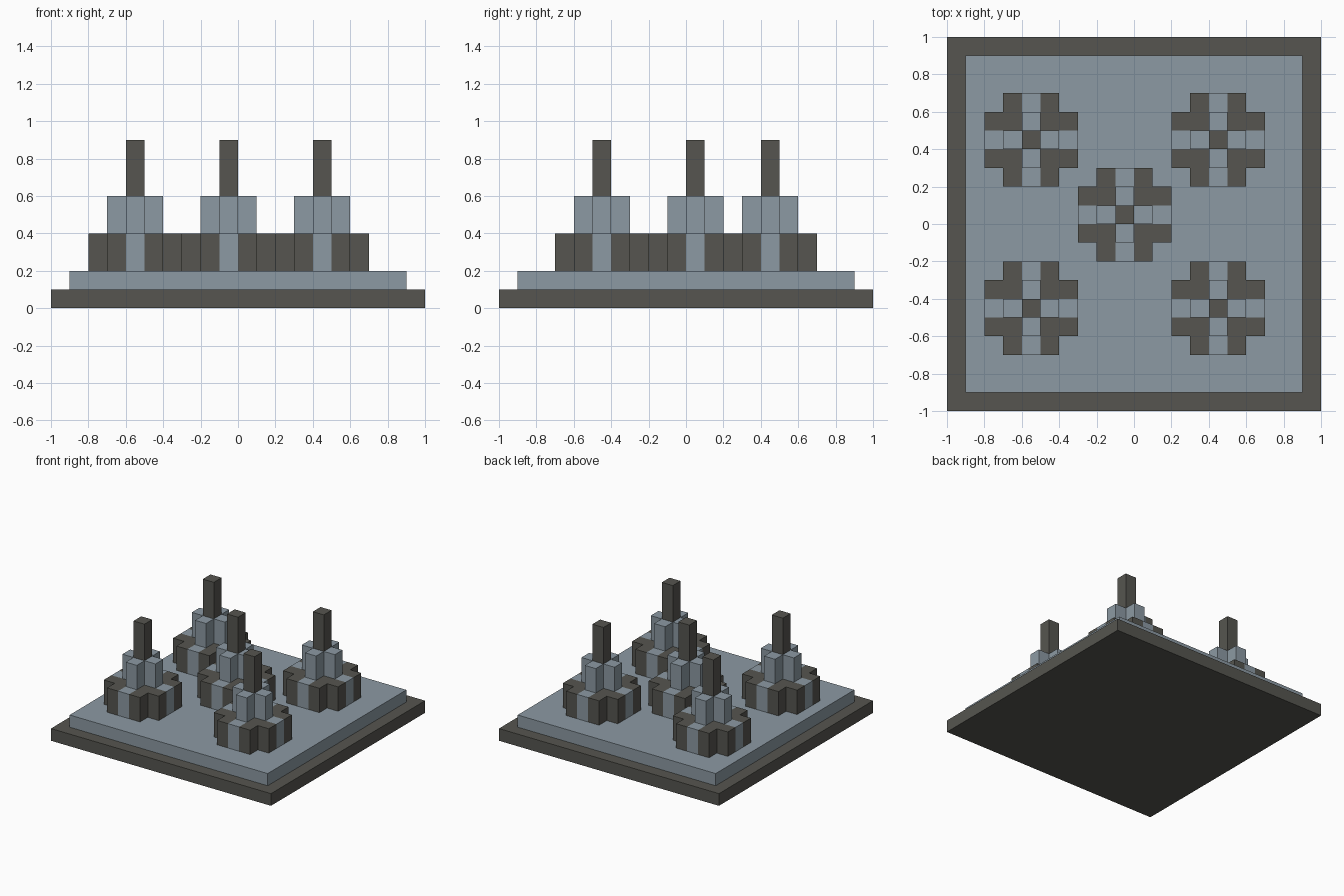
import bpy, bmesh, math
from mathutils import Matrix, Vector

if "Cube" in bpy.data.objects:
    bpy.data.objects.remove(bpy.data.objects["Cube"])


def material(name, rgb):
    m = bpy.data.materials.new(name)
    m.diffuse_color = (*rgb, 1)
    m.use_nodes = True
    m.node_tree.nodes["Principled BSDF"].inputs["Base Color"].default_value = m.diffuse_color
    return m


DARK = material("dark stone", (0.092, 0.091, 0.079))
LIGHT = material("blue grey stone", (0.262, 0.321, 0.366))


def prism(name, profile, depth, mat, matrices):
    """Extrude a flat profile along its z axis, once per placement matrix."""
    bm = bmesh.new()
    for mtx in matrices:
        verts = [bm.verts.new((x, y, 0)) for x, y in profile]
        face = bm.faces.new(verts)
        new = bmesh.ops.extrude_face_region(bm, geom=[face])["geom"]
        top = [v for v in new if isinstance(v, bmesh.types.BMVert)]
        bmesh.ops.translate(bm, verts=top, vec=(0, 0, depth))
        bmesh.ops.transform(bm, matrix=mtx, verts=verts + top)
    bmesh.ops.recalc_face_normals(bm, faces=bm.faces)
    mesh = bpy.data.meshes.new(name)
    bm.to_mesh(mesh)
    bm.free()
    mesh.materials.append(mat)
    ob = bpy.data.objects.new(name, mesh)
    bpy.context.collection.objects.link(ob)
    return ob


def square(h):
    return [(-h, -h), (h, -h), (h, h), (-h, h)]


# Stepped base
prism("base_slab", square(1.0), 0.1, DARK, [Matrix()])
prism("upper_slab", square(0.9), 0.1, LIGHT, [Matrix.Translation((0, 0, 0.1))])

# Corner block (L-shaped plan) and stepped buttress (side profile)
CORNER = [(.05, .05), (.25, .05), (.25, .15), (.15, .15), (.15, .25), (.05, .25)]
BUTTRESS = [(.05, 0), (.25, 0), (.25, .2), (.15, .2), (.15, .4), (.05, .4)]
TURNS = [Matrix.Rotation(i * math.pi / 2, 4, 'Z') for i in range(4)]
STAND = Matrix.Translation((0, .05, 0)) @ Matrix.Rotation(math.pi / 2, 4, 'X')

# Five towers on the slab
TOWERS = {
    "front_left": (-.55, -.45), "front_right": (.45, -.45),
    "back_left": (-.55, .45), "back_right": (.45, .45), "middle": (-.05, .05),
}
for label, (x, y) in TOWERS.items():
    parts = [
        prism(label + "_corner_blocks", CORNER, 0.2, DARK, TURNS),
        prism(label + "_buttresses", BUTTRESS, 0.1, LIGHT, [t @ STAND for t in TURNS]),
        prism(label + "_spire", square(0.05), 0.7, DARK, [Matrix()]),
    ]
    for ob in parts:
        ob.location = Vector((x, y, 0.2))
